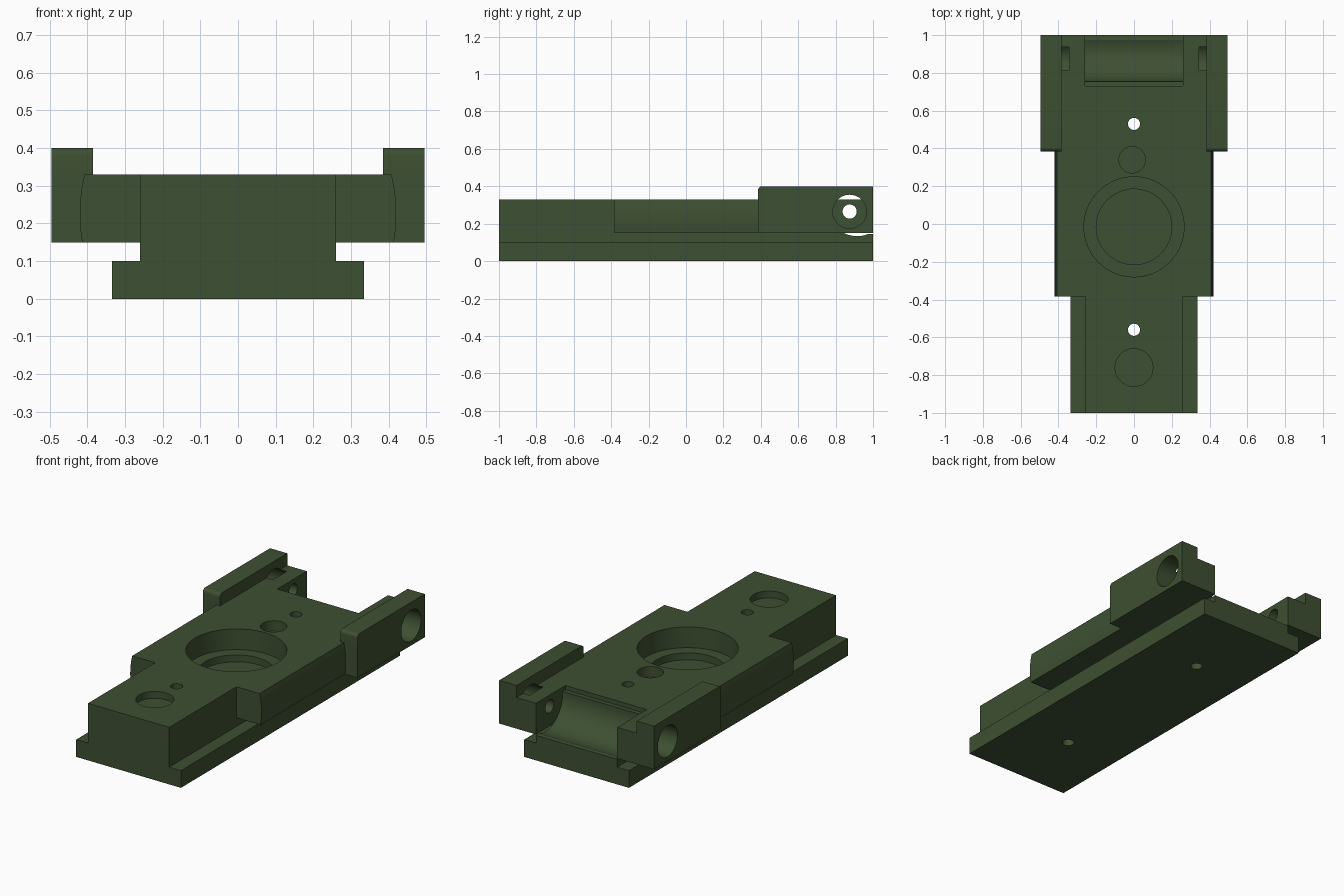
import bpy, bmesh, math
from mathutils import Vector

if "Cube" in bpy.data.objects:
    bpy.data.objects.remove(bpy.data.objects["Cube"])

green = bpy.data.materials.new("dark_olive_green")
green.diffuse_color = (0.048, 0.080, 0.032, 1)
green.use_nodes = True
green.node_tree.nodes["Principled BSDF"].inputs["Base Color"].default_value = green.diffuse_color


def prism(name, points, place, start, end):
    """Extrude a 2D outline; place(u, v, t) maps it into space."""
    bm = bmesh.new()
    a = [bm.verts.new(place(u, v, start)) for u, v in points]
    b = [bm.verts.new(place(u, v, end)) for u, v in points]
    n = len(points)
    bm.faces.new(a)
    bm.faces.new(b[::-1])
    for i in range(n):
        j = (i + 1) % n
        bm.faces.new((a[i], b[i], b[j], a[j]))
    bmesh.ops.recalc_face_normals(bm, faces=bm.faces[:])
    mesh = bpy.data.meshes.new(name)
    bm.to_mesh(mesh)
    bm.free()
    obj = bpy.data.objects.new(name, mesh)
    bpy.context.collection.objects.link(obj)
    mesh.materials.append(green)
    return obj


def along_x(u, v, t):
    return Vector((t, u, v))


def along_y(u, v, t):
    return Vector((u, t, v))


def along_z(u, v, t):
    return Vector((u, v, t))


def circle(u, v, r, n=64):
    return [(u + r * math.cos(2 * math.pi * i / n),
             v + r * math.sin(2 * math.pi * i / n)) for i in range(n)]


def mirrored(right):
    return right + [(-x, z) for x, z in reversed(right)]


# T-shaped slide running the full length
body = prism("slide_body", mirrored([(0.335, 0), (0.335, 0.1), (0.26, 0.1), (0.26, 0.33)]),
             along_y, -1, 1)

# Middle wings with gently bowed sides
bow = [(0.42 - 1.15 * (z - 0.225) ** 2, z) for z in [0.15 + 0.18 * i / 10 for i in range(11)]]
wings = prism("middle_wings", mirrored(bow), along_y, -0.385, 0.5)

# Rear block, with a raised rail on each side
rear = prism("rear_block", mirrored([(0.495, 0.15), (0.495, 0.33), (0.2, 0.33)]),
             along_y, 0.385, 1)
rails = []
corner = [(0.405 - 0.02 * math.cos(a), 0.38 + 0.02 * math.sin(a))
          for a in [math.pi / 2 * i / 6 for i in range(7)]]
for side in (-1, 1):
    rails.append(prism("rear_rail", [(0.385, 0.2)] + corner + [(1, 0.4), (1, 0.2)],
                       along_x, side * 0.385, side * 0.495))

# Rear pocket with a concave trough
trough = [(0.915 + 0.16 * math.cos(a), 0.2935 + 0.16 * math.sin(a))
          for a in [math.pi + math.radians(112) * i / 24 for i in range(25)]]
pocket = prism("pocket_cutter",
               [(0.73, 0.5), (0.73, 0.305), (0.755, 0.305)] + trough
               + [(0.976, 0.145), (1.1, 0.145), (1.1, 0.5)], along_x, -0.26, 0.26)
cutters = [pocket]

# Round holes from above: x, y, radius, floor height
for x, y, r, floor in [(0, -0.015, 0.265, 0.21), (0, -0.015, 0.2, 0.17),
                       (-0.01, 0.34, 0.07, 0.27), (0, -0.76, 0.1, 0.29),
                       (0, 0.53, 0.032, -0.1), (0, -0.56, 0.032, -0.1)]:
    cutters.append(prism("hole_cutter", circle(x, y, r), along_z, floor, 0.6))

# Cross pin hole with a counterbore on each outer side
cutters.append(prism("pin_cutter", circle(0.875, 0.265, 0.038, 32), along_x, -0.7, 0.7))
for side in (-1, 1):
    cutters.append(prism("counterbore_cutter", circle(0.875, 0.265, 0.09), along_x,
                         side * 0.345, side * 0.7))

# Join the solids and cut the openings
for operation, parts in (("UNION", [wings, rear] + rails), ("DIFFERENCE", cutters)):
    for part in parts:
        mod = body.modifiers.new(part.name, "BOOLEAN")
        mod.operation = operation
        mod.solver = "EXACT"
        mod.object = part
bpy.context.view_layer.update()
result = bpy.data.meshes.new_from_object(
    body.evaluated_get(bpy.context.evaluated_depsgraph_get()))
body.modifiers.clear()
body.data = result
for part in [wings, rear] + rails + cutters:
    bpy.data.objects.remove(part, do_unlink=True)

# Smooth the bores, keep edges sharp
bpy.context.view_layer.objects.active = body
body.select_set(True)
bpy.ops.object.shade_smooth_by_angle(angle=math.radians(25))
